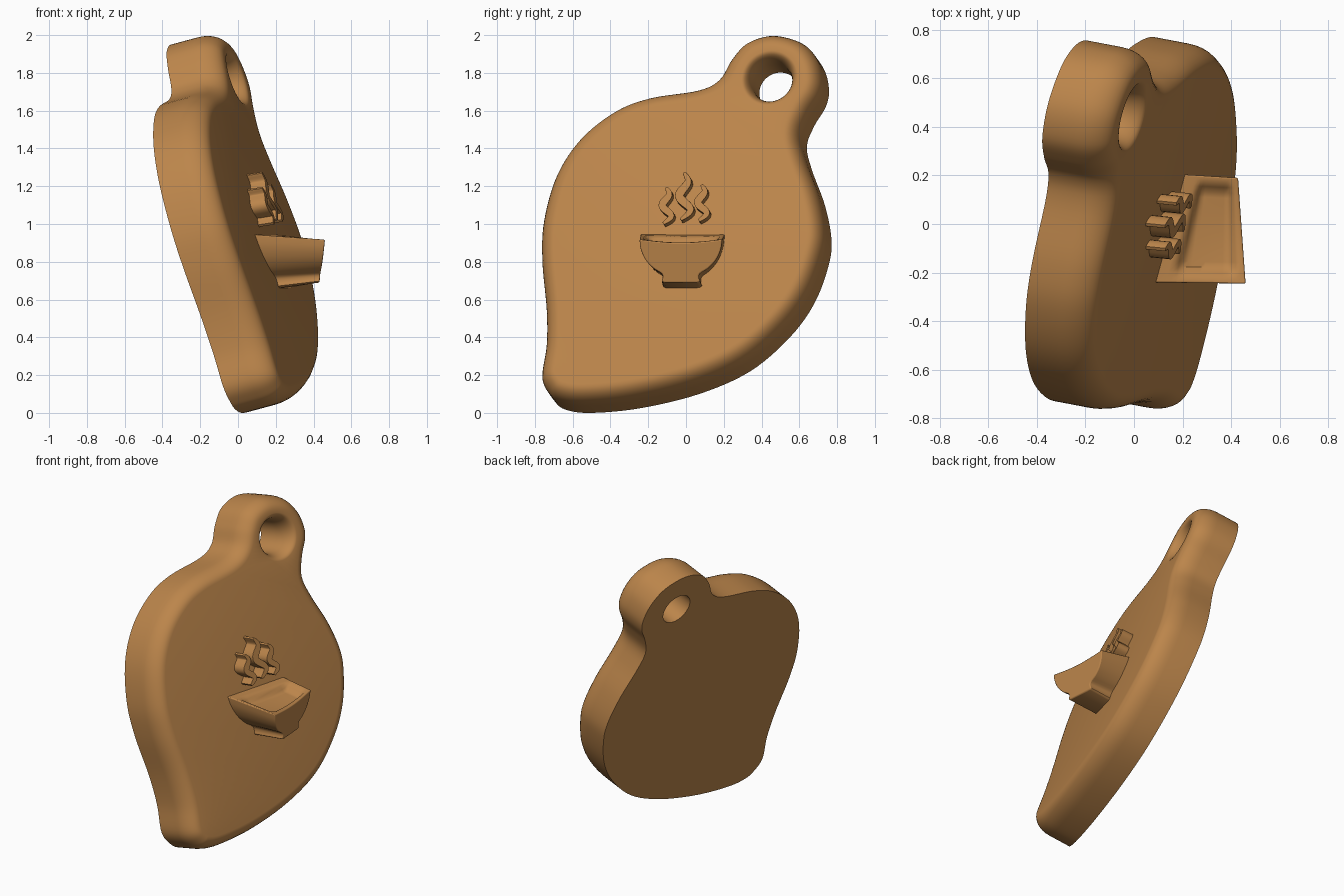
import bpy, bmesh, math
from mathutils import Vector

if "Cube" in bpy.data.objects:
    bpy.data.objects.remove(bpy.data.objects["Cube"])

# The pendant is a slab in a tilted plane: x = X0 + A*y + B*z is its flat back
X0, A, B = 0.165, 0.27, -0.335
N = Vector((1, -A, -B)).normalized()
D = Vector((1, -0.19, 0.27))  # direction of the side walls
DEPTH, ROUND_H, ROUND_IN = 0.268, 0.125, 0.085
THICK_X = DEPTH * (1 - A * D.y - B * D.z)

bronze = bpy.data.materials.new("bronze")
bronze.diffuse_color = (0.50, 0.235, 0.07, 1)
bronze.use_nodes = True
bronze.node_tree.nodes["Principled BSDF"].inputs["Base Color"].default_value = bronze.diffuse_color


def back(y, z):
    return Vector((X0 + A * y + B * z, y, z))


def front(y, z):
    return back(y, z) + Vector((THICK_X, 0, 0))


def finish(bm, name, angle=40, bevel=0):
    bmesh.ops.recalc_face_normals(bm, faces=bm.faces)
    me = bpy.data.meshes.new(name)
    bm.to_mesh(me)
    bm.free()
    me.materials.append(bronze)
    ob = bpy.data.objects.new(name, me)
    bpy.context.collection.objects.link(ob)
    if bevel:
        m = ob.modifiers.new("soft_edges", 'BEVEL')
        m.width, m.segments, m.limit_method = bevel, 3, 'ANGLE'
        m.angle_limit = math.radians(60)
    bpy.ops.object.select_all(action='DESELECT')
    ob.select_set(True)
    bpy.context.view_layer.objects.active = ob
    bpy.ops.object.shade_smooth_by_angle(angle=math.radians(angle))
    return ob


def spline(pts, steps, closed):
    """Catmull-Rom through 2D points."""
    out, n = [], len(pts)
    for i in range(n if closed else n - 1):
        idx = [(i + k) % n if closed else min(max(i + k, 0), n - 1) for k in (-1, 0, 1, 2)]
        p0, p1, p2, p3 = (Vector(pts[j]) for j in idx)
        for s in range(steps):
            t = s / steps
            out.append(0.5 * (2 * p1 + (p2 - p0) * t + (2 * p0 - 5 * p1 + 4 * p2 - p3) * t * t
                              + (3 * p1 - p0 - 3 * p2 + p3) * t ** 3))
    if not closed:
        out.append(Vector(pts[-1]))
    return out


# Leaf-shaped plate with hanging loop
outline = [(-0.69, 0.055), (-0.63, 0.015), (-0.5, 0), (-0.24, 0.025), (0.07, 0.10), (0.34, 0.22),
           (0.55, 0.40), (0.68, 0.58), (0.755, 0.78), (0.77, 0.92), (0.735, 1.10), (0.667, 1.285),
           (0.64, 1.41), (0.68, 1.52), (0.74, 1.62), (0.757, 1.71), (0.73, 1.82), (0.65, 1.91),
           (0.50, 1.95), (0.36, 1.91), (0.275, 1.82), (0.21, 1.715), (0.10, 1.66), (-0.15, 1.62),
           (-0.335, 1.55), (-0.52, 1.405), (-0.65, 1.21), (-0.72, 0.97), (-0.73, 0.76),
           (-0.707, 0.5), (-0.707, 0.31), (-0.73, 0.14)]
outer = [back(*p) for p in spline(outline, 6, True)]
U = Vector((A, 1, 0)).normalized()
V = N.cross(U)
hc = back(0.492, 1.70)
hole = [hc + 0.107 * (U * math.cos(a) - V * math.sin(a))
        for a in (2 * math.pi * i / 64 for i in range(64))]

# side wall levels: (height, inward offset), rounded over at the front
levels = [(0, 0)]
for i in range(9):
    a = i / 8 * math.pi / 2
    levels.append((DEPTH - ROUND_H + ROUND_H * math.sin(a), ROUND_IN * (1 - math.cos(a))))

bm = bmesh.new()
caps = ([], [])
for loop, k in ((outer, 1.0), (hole, 0.55)):
    n = len(loop)
    inward = [N.cross((loop[(i + 1) % n] - loop[i - 1]).normalized()) for i in range(n)]
    rings = [[bm.verts.new(p + D * h + w * d * k) for p, w in zip(loop, inward)]
             for h, d in levels]
    for r0, r1 in zip(rings, rings[1:]):
        for i in range(n):
            j = (i + 1) % n
            bm.faces.new((r0[i], r0[j], r1[j], r1[i]))
    for cap, r in zip(caps, (rings[0], rings[-1])):
        cap += [bm.edges.get((r[i], r[(i + 1) % n])) for i in range(n)]
for cap in caps:
    bmesh.ops.triangle_fill(bm, edges=cap, use_beauty=True, normal=N)
finish(bm, "pendant_plate", 50)


# Bowl: half profile from rim to foot, pushed straight out of the plate
def smooth(t, a, b):
    t = min(max((t - a) / (b - a), 0), 1)
    return t * t * (3 - 2 * t)


right_side = [(0.205, 0.945), (0.198, 0.88), (0.172, 0.81), (0.13, 0.755), (0.085, 0.72),
              (0.08, 0.69), (0.085, 0.67), (0.07, 0.66)]
CY, G = -0.018, 20
profile = spline([(2 * CY - y, z) for y, z in right_side], 3, False)
profile += [Vector((2 * CY - p.x, p.y)) for p in reversed(profile)]


def bowl_point(y, z, v):
    """v runs from the plate (0) to the bowl's outer face (1)."""
    t = (z - 0.66) / 0.285
    p0 = front(y, z) - Vector((0.015, 0, 0))
    p1 = Vector((0.425 + 0.02 * t - 0.07 * (y - CY), y * 0.98 - 0.01, 0.69 + t * 0.228))
    return p0.lerp(p1, v)


bm = bmesh.new()
rows = [[bm.verts.new(bowl_point(p.x, p.y, v / G)) for p in profile] for v in range(G + 1)]
# sunken top between the two rim lines
tops = []
for v in range(G + 1):
    s = v / G
    row = [rows[v][0]]
    for u in range(1, G):
        q = u / G
        p = bowl_point(profile[0].x + q * (profile[-1].x - profile[0].x), 0.945, s)
        dip = smooth(q, 0.06, 0.15) * smooth(1 - q, 0.06, 0.15)
        dip *= smooth(s, 0.18 + 0.12 * q, 0.30 + 0.12 * q) * smooth(1 - s, 0.07, 0.19)
        p.z -= 0.04 * dip + 0.018 * s * math.sin(math.pi * q)
        row.append(bm.verts.new(p))
    tops.append(row + [rows[v][-1]])
for grid in (rows, tops):
    for a, b in zip(grid, grid[1:]):
        for i in range(len(a) - 1):
            bm.faces.new((a[i], a[i + 1], b[i + 1], b[i]))
for e in (0, -1):
    bm.faces.new(rows[e] + tops[e][-2:0:-1])
finish(bm, "bowl", 45, 0.01)

# Steam wisps: one tapered S stroke, placed three times
stroke = [(0, 0), (0.017, -0.2), (-0.02, -0.5), (0.028, -0.78), (-0.014, -1)]
RISE = Vector((0.08, -0.008, 0.013))
for name, cy, top, height, wide in (("steam_left", -0.098, 1.18, 0.19, 1.0),
                                    ("steam_middle", -0.003, 1.26, 0.25, 1.25),
                                    ("steam_right", 0.09, 1.195, 0.19, 1.0)):
    path = spline([(cy + x * wide, top + z * height) for x, z in stroke], 6, False)
    m = len(path) - 1
    sides = ([], [])
    for i, p in enumerate(path):
        t = (path[min(i + 1, m)] - path[max(i - 1, 0)]).normalized()
        w = 0.007 + 0.013 * wide * math.sin(math.pi * i / m) if 0 < i < m else 0.007
        for s, sign in zip(sides, (1, -1)):
            s.append(p + sign * w * Vector((-t.y, t.x)))
    bm = bmesh.new()
    (a0, b0), (a1, b1) = [[[bm.verts.new(front(*q) + RISE * h) for q in s] for s in sides]
                          for h in (-0.25, 1)]
    for i in range(m):
        for p, q in ((a0, b0), (a1, b1), (a0, a1), (b0, b1)):
            bm.faces.new((p[i], p[i + 1], q[i + 1], q[i]))
    for i in (0, m):
        bm.faces.new((a0[i], b0[i], b1[i], a1[i]))
    finish(bm, name, 40, 0.003)
